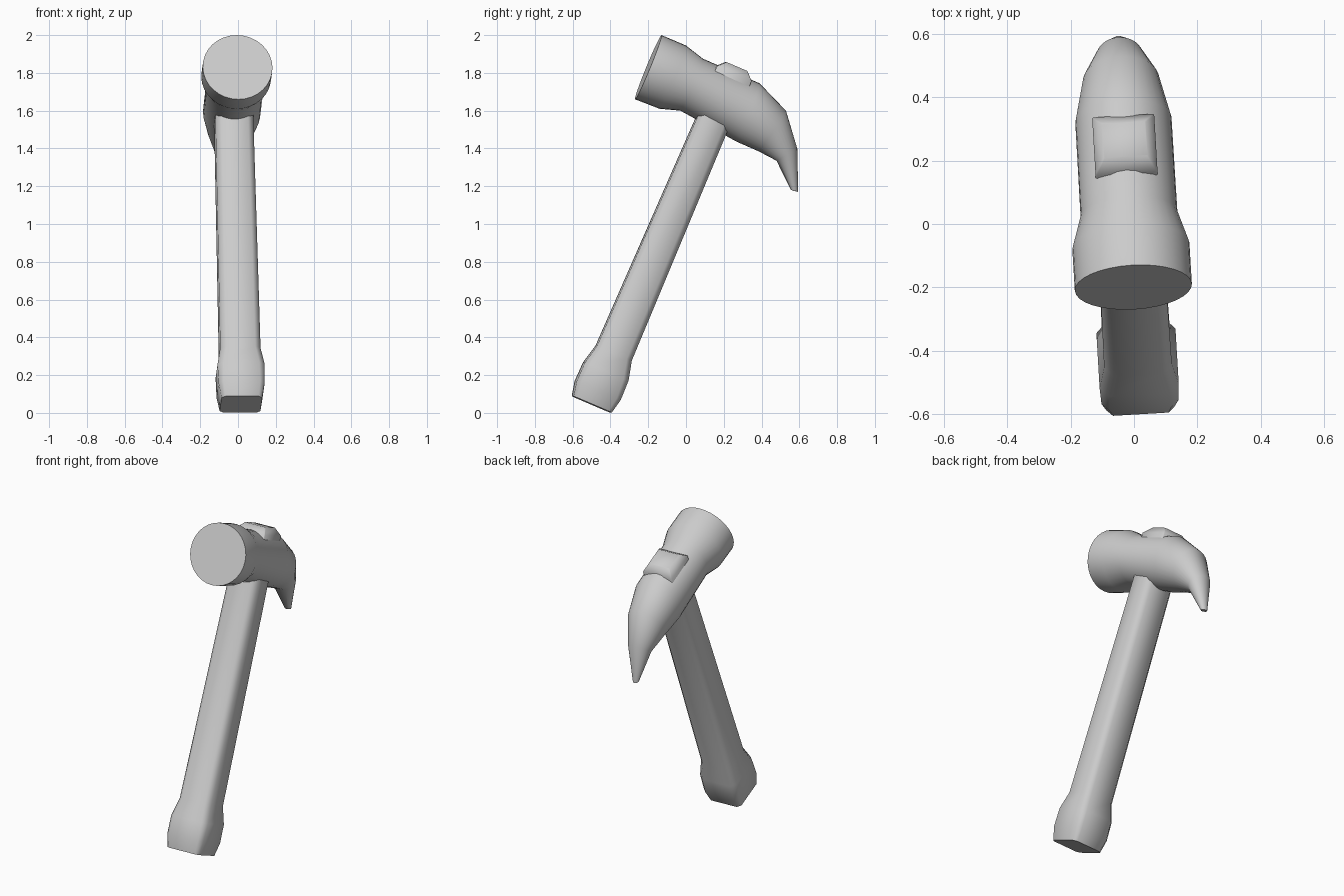
import bpy, bmesh, math
from mathutils import Matrix, Vector

if "Cube" in bpy.data.objects:
    bpy.data.objects.remove(bpy.data.objects["Cube"])

grey = bpy.data.materials.new("plain_grey")
grey.diffuse_color = (0.6, 0.6, 0.6, 1)
grey.use_nodes = True
grey.node_tree.nodes["Principled BSDF"].inputs["Base Color"].default_value = grey.diffuse_color

# The whole tool is turned slightly about the vertical axis
YAW = Matrix.Translation((-0.014, 0, 0)) @ Matrix.Rotation(math.radians(3.4), 4, 'Z')


def loft(name, rings, angle=40):
    """Skin a list of equal-length rings and cap both ends."""
    bm = bmesh.new()
    loops = [[bm.verts.new(p) for p in ring] for ring in rings]
    n = len(loops[0])
    for a, b in zip(loops, loops[1:]):
        for i in range(n):
            j = (i + 1) % n
            bm.faces.new((a[i], a[j], b[j], b[i]))
    bm.faces.new(loops[0])
    bm.faces.new(loops[-1])
    bmesh.ops.recalc_face_normals(bm, faces=bm.faces)
    mesh = bpy.data.meshes.new(name)
    bm.to_mesh(mesh)
    bm.free()
    mesh.materials.append(grey)
    obj = bpy.data.objects.new(name, mesh)
    bpy.context.collection.objects.link(obj)
    obj.matrix_world = YAW
    bpy.ops.object.select_all(action='DESELECT')
    bpy.context.view_layer.objects.active = obj
    obj.select_set(True)
    bpy.ops.object.shade_smooth_by_angle(angle=math.radians(angle))
    return obj


def ellipse(top, bottom, half_width, n=32):
    """Ring whose side profile runs from top to bottom (y, z)."""
    t, b = Vector((0, *top)), Vector((0, *bottom))
    mid, up = (t + b) / 2, (t - b) / 2
    return [mid + up * math.cos(a) + Vector((half_width * math.sin(a), 0, 0))
            for a in (2 * math.pi * i / n for i in range(n))]


# Handle frame: axis leans back, depth runs across it
BASE = Vector((0, -0.5, 0.045))
AXIS = Vector((0, 0.394, 0.919))
DEPTH = Vector((0, 0.919, -0.394))


def chamfered(t, hx, hd, c):
    """Chamfered rectangle across the handle at distance t."""
    pts = [(hx, hd - c), (hx - c, hd), (c - hx, hd), (-hx, hd - c),
           (-hx, c - hd), (c - hx, -hd), (hx - c, -hd), (hx, c - hd)]
    return [BASE + AXIS * t + DEPTH * d + Vector((x, 0, 0)) for x, d in pts]


# Head: round striking face, neck, body and curved claw
loft("head", [ellipse(*r) for r in (
    ((-0.13, 2.0), (-0.27, 1.66), 0.185),
    ((0.0, 1.945), (-0.14, 1.61), 0.185),
    ((0.09, 1.875), (-0.03, 1.60), 0.153),
    ((0.39, 1.745), (0.27, 1.435), 0.152),
    ((0.53, 1.60), (0.385, 1.385), 0.12),
    ((0.59, 1.40), (0.48, 1.335), 0.072),
    ((0.595, 1.17), (0.557, 1.18), 0.018))], 50)

# Handle with swollen grip at the bottom
loft("handle", [chamfered(*r) for r in (
    (0.0, 0.108, 0.11, 0.02),
    (0.08, 0.122, 0.127, 0.025),
    (0.19, 0.125, 0.125, 0.03),
    (0.295, 0.107, 0.1, 0.03),
    (1.75, 0.1, 0.087, 0.03))], 50)

# Wedge end of the handle showing above the head
loft("handle_wedge", [chamfered(*r) for r in (
    (1.72, 0.098, 0.1, 0.004),
    (1.905, 0.098, 0.1, 0.004),
    (1.946, 0.07, 0.06, 0.004))], 50)
